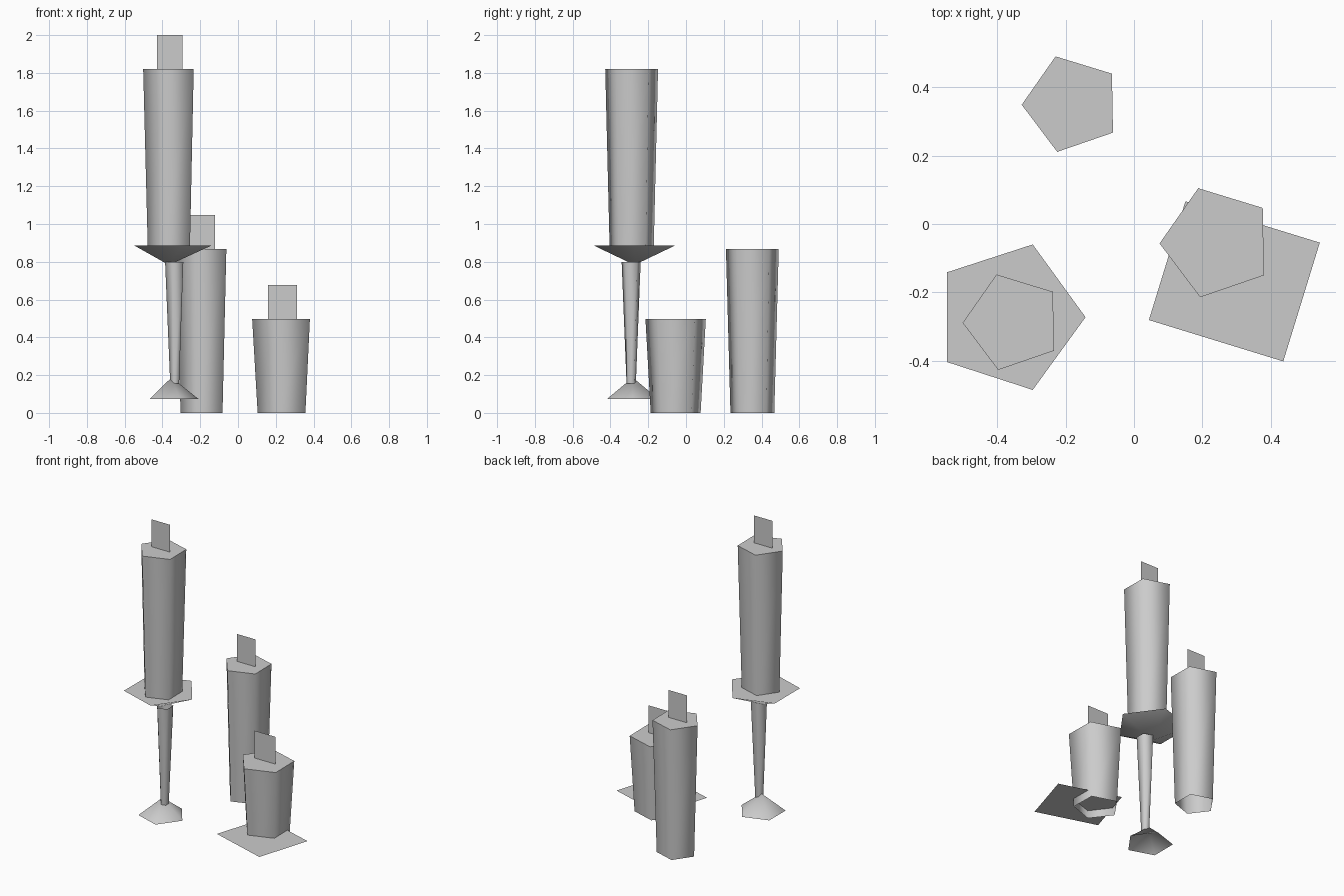
import bpy
import bmesh
from math import cos, sin, pi, radians

old = bpy.data.objects.get("Cube")
if old:
    bpy.data.objects.remove(old, do_unlink=True)

grey = bpy.data.materials.new("plain grey")
grey.use_nodes = True
colour = (0.6, 0.6, 0.6, 1)
grey.diffuse_color = colour
grey.node_tree.nodes["Principled BSDF"].inputs["Base Color"].default_value = colour

SIDES = 5


def finish(name, bm):
    mesh = bpy.data.meshes.new(name)
    bm.to_mesh(mesh)
    bm.free()
    mesh.materials.append(grey)
    obj = bpy.data.objects.new(name, mesh)
    bpy.context.collection.objects.link(obj)
    return obj


def smooth(obj):
    bpy.ops.object.select_all(action='DESELECT')
    obj.select_set(True)
    bpy.context.view_layer.objects.active = obj
    bpy.ops.object.shade_smooth_by_angle(angle=radians(80))


def tapered(name, centre, low, high, turn, cap_top=False):
    """Five-sided tube between (radius, z) ends; a zero radius makes a point."""
    bm = bmesh.new()
    rings = []
    for radius, z in (low, high):
        count = SIDES if radius else 1
        rings.append([bm.verts.new((centre[0] + radius * cos(radians(turn) + 2 * pi * i / SIDES),
                                    centre[1] + radius * sin(radians(turn) + 2 * pi * i / SIDES), z))
                      for i in range(count)])
    bottom, top = rings
    for i in range(SIDES):
        j = (i + 1) % SIDES
        if len(bottom) == 1:
            bm.faces.new((bottom[0], top[j], top[i]))
        elif len(top) == 1:
            bm.faces.new((bottom[i], bottom[j], top[0]))
        else:
            bm.faces.new((bottom[i], bottom[j], top[j], top[i]))
    if cap_top:
        bm.faces.new(top)
    obj = finish(name, bm)
    smooth(obj)
    return obj


def sheet(name, corners):
    bm = bmesh.new()
    bm.faces.new([bm.verts.new(c) for c in corners])
    return finish(name, bm)


def candle(name, centre, low, high, wick_x, wick_width):
    """Wax body with an open bottom, and a flat upright wick."""
    tapered(name, centre, low, high, 181, cap_top=True)
    left, right = wick_x - wick_width / 2, wick_x + wick_width / 2
    y, z = centre[1], high[1]
    sheet(name + "_wick", [(left, y, z), (right, y, z),
                           (right, y, z + 0.18), (left, y, z + 0.18)])


# Candles
candle("tall_candle", (-0.355, -0.287), (0.123, 0.885), (0.147, 1.82), -0.362, 0.135)
candle("middle_candle", (-0.182, 0.352), (0.122, 0), (0.147, 0.868), -0.188, 0.135)
candle("short_candle", (0.243, -0.054), (0.139, 0), (0.168, 0.497), 0.235, 0.154)

# Candlestick
tapered("holder_dish", (-0.366, -0.273), (0, 0.783), (0.224, 0.885), 0, cap_top=True)
tapered("holder_stem", (-0.333, -0.29), (0.026, 0.155), (0.053, 0.80), 181)
tapered("holder_foot", (-0.352, -0.282), (0.144, 0.073), (0, 0.187), 0)

# Flat square under the short candle
mat = sheet("candle_mat", [(x * 0.206, y * 0.182, 0) for x, y in
                           ((-1, -1), (1, -1), (1, 1), (-1, 1))])
mat.location = (0.294, -0.168, 0.053)
mat.rotation_euler.z = radians(-17.1)
